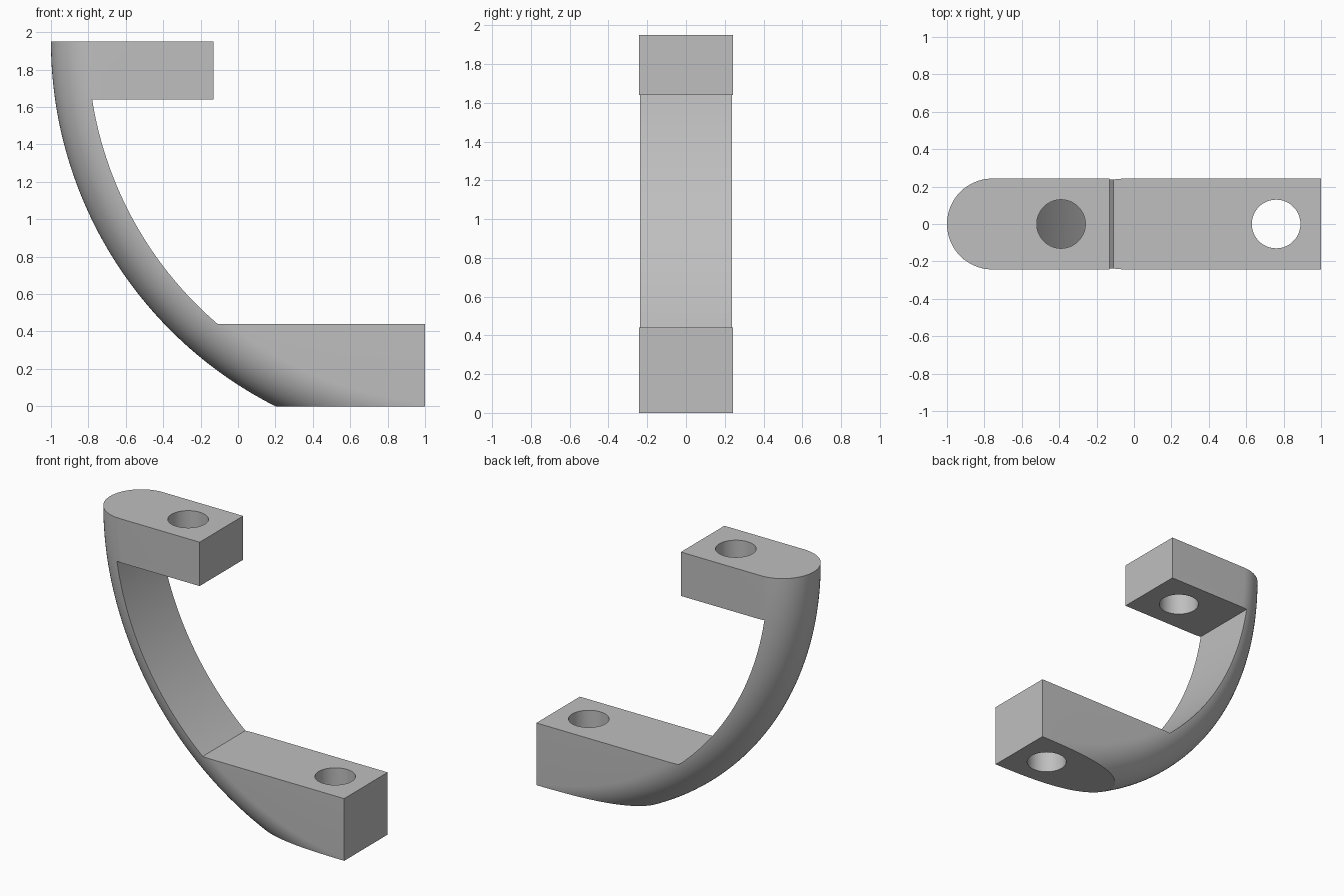
import bpy, bmesh
from math import pi, sin, cos, asin, radians
from mathutils import Vector

cube = bpy.data.objects.get("Cube")
if cube:
    bpy.data.objects.remove(cube, do_unlink=True)

CX, CZ = 1.184, 1.95             # axis of the big arc
R_MID, R_IN, HALF = 1.941, 1.988, 0.243

grey = bpy.data.materials.new("plain grey")
grey.use_nodes = True
grey.diffuse_color = (0.52, 0.52, 0.52, 1)
grey.node_tree.nodes["Principled BSDF"].inputs["Base Color"].default_value = (0.52, 0.52, 0.52, 1)


def make_object(name, bm):
    bmesh.ops.recalc_face_normals(bm, faces=bm.faces)
    mesh = bpy.data.meshes.new(name)
    bm.to_mesh(mesh)
    bm.free()
    mesh.materials.append(grey)
    obj = bpy.data.objects.new(name, mesh)
    bpy.context.collection.objects.link(obj)
    return obj


def face_from(bm, points):
    return bm.faces.new([bm.verts.new(p) for p in points])


def arc_point(radius, angle, y):
    return Vector((CX - radius * cos(angle), y, CZ - radius * sin(angle)))


def swept_body():
    """Round-backed strip swept around the big arc."""
    bm = bmesh.new()
    start, end, steps, arc = radians(-5), radians(97), 96, 32
    section = [(1.0, -HALF)]
    section += [(R_MID + HALF * cos(a), HALF * sin(a))
                for a in (-pi / 2 + pi * i / arc for i in range(arc + 1))]
    section += [(1.0, HALF)]
    rings = []
    for s in range(steps + 1):
        angle = start + (end - start) * s / steps
        rings.append([bm.verts.new(arc_point(r, angle, y)) for r, y in section])
    n = len(section)
    for a, b in zip(rings, rings[1:]):
        for i in range(n):
            j = (i + 1) % n
            bm.faces.new((a[i], a[j], b[j], b[i]))
    bm.faces.new(rings[0])
    bm.faces.new(rings[-1])
    return make_object("curved_bracket", bm)


def side_outline():
    """Side silhouette: two mounting blocks joined by the inner arc."""
    bm = bmesh.new()
    low, high = 0.44, 1.64
    a0, a1 = asin((CZ - high) / R_IN), asin((CZ - low) / R_IN)
    outline = [Vector(p) for p in ((-1.2, -0.4, CZ), (-0.13, -0.4, CZ), (-0.13, -0.4, high))]
    outline += [arc_point(R_IN, a0 + (a1 - a0) * i / 48, -0.4) for i in range(49)]
    outline += [Vector(p) for p in ((1, -0.4, low), (1, -0.4, 0), (-1.2, -0.4, 0))]
    face = face_from(bm, outline)
    ext = bmesh.ops.extrude_face_region(bm, geom=[face], use_keep_orig=True)
    verts = [v for v in ext["geom"] if isinstance(v, bmesh.types.BMVert)]
    bmesh.ops.translate(bm, verts=verts, vec=(0, 0.8, 0))
    return make_object("outline_cutter", bm)


def hole(x, z):
    bm = bmesh.new()
    bmesh.ops.create_cone(bm, cap_ends=True, segments=64, radius1=0.13, radius2=0.13, depth=0.8)
    bmesh.ops.translate(bm, verts=bm.verts, vec=(x, 0, z))
    return make_object("hole_cutter", bm)


def cut(obj, cutter, operation):
    mod = obj.modifiers.new("cut", "BOOLEAN")
    mod.operation, mod.solver, mod.object = operation, "EXACT", cutter
    cutter.hide_render = True
    bpy.ops.object.modifier_apply(modifier=mod.name)
    bpy.data.objects.remove(cutter, do_unlink=True)


body = swept_body()
bpy.ops.object.select_all(action="DESELECT")
bpy.context.view_layer.objects.active = body
body.select_set(True)

# Trim to the silhouette, then drill the two bolt holes
cut(body, side_outline(), "INTERSECT")
cut(body, hole(-0.39, 1.8), "DIFFERENCE")
cut(body, hole(0.76, 0.2), "DIFFERENCE")

bpy.ops.object.shade_smooth_by_angle(angle=radians(15))
